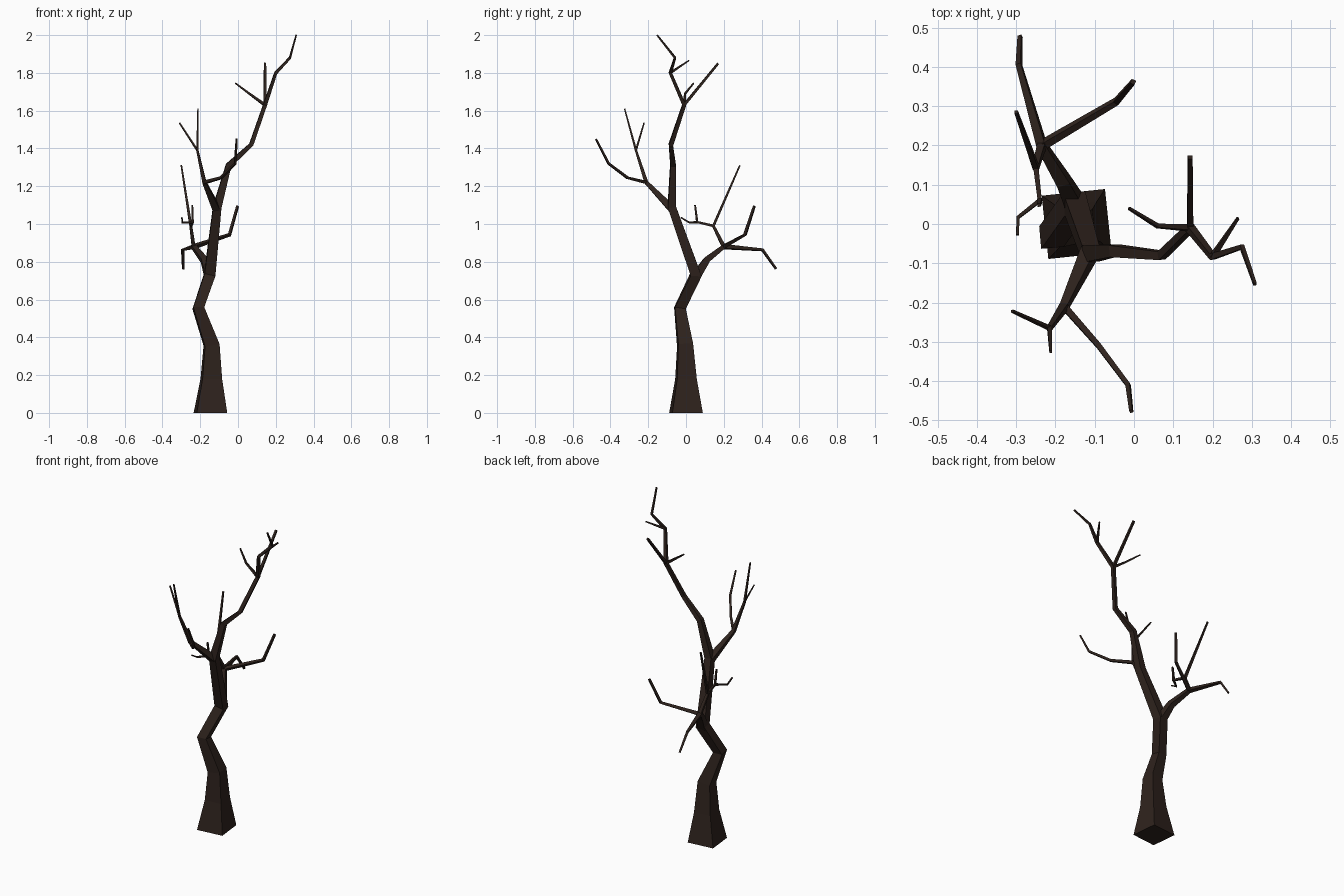
import bpy, bmesh
from mathutils import Vector, Matrix
from math import radians

bark = bpy.data.materials.new("bark")
bark.diffuse_color = (0.027, 0.016, 0.012, 1)


def limb(name, pts, scale=0.85):
    """Square-section tapering limb through (x, y, z, half_width) points."""
    pos = [Vector(p[:3]) for p in pts]
    bm = bmesh.new()
    rings = []
    side, old = None, None
    for i, c in enumerate(pos):
        a = (c - pos[i - 1]).normalized() if i else None
        b = (pos[i + 1] - c).normalized() if i + 1 < len(pos) else None
        t = (a + b).normalized() if a and b else (a or b)
        if name == "trunk" and i == 0:
            t = Vector((0, 0, 1))
        if side is None:
            side = Matrix.Rotation(radians(6), 3, 'Z') @ Vector((1, 0, 0))
        else:
            side = old.rotation_difference(t) @ side
        side = (side - t * side.dot(t)).normalized()
        up, h = t.cross(side), pts[i][3] * scale
        rings.append([bm.verts.new(c + h * (u * side + v * up))
                      for u, v in ((-1, -1), (1, -1), (1, 1), (-1, 1))])
        old = t
    for r, s in zip(rings, rings[1:]):
        for k in range(4):
            bm.faces.new((r[k], r[(k + 1) % 4], s[(k + 1) % 4], s[k]))
    bm.faces.new(rings[0][::-1])
    bm.faces.new(rings[-1])
    bmesh.ops.recalc_face_normals(bm, faces=bm.faces)
    me = bpy.data.meshes.new(name)
    bm.to_mesh(me)
    bm.free()
    me.materials.append(bark)
    bpy.context.collection.objects.link(bpy.data.objects.new(name, me))


# trunk and its leaning top leader
limb("trunk", [(-.146, 0, 0, .081), (-.141, 0, .18, .052), (-.14, -.005, .36, .039),
               (-.21, -.032, .555, .029), (-.15, .052, .73, .029), (-.11, -.075, 1.09, .022),
               (-.05, -.068, 1.31, .015), (.07, -.08, 1.42, .011), (.143, -.01, 1.63, .010),
               (.20, -.083, 1.80, .008), (.275, -.058, 1.88, .006), (.308, -.153, 2.0, .004)], 1)

# twigs on the leader
limb("top_back_twig", [(.143, -.01, 1.63, .009), (.143, .17, 1.85, .007)])
limb("top_left_twig", [(.143, -.01, 1.63, .009), (.06, -.005, 1.69, .006), (-.013, .04, 1.745, .004)])
limb("top_tip_twig", [(.20, -.083, 1.80, .008), (.265, .015, 1.865, .004)])

# front branch
limb("front_branch", [(-.11, -.065, 1.07, .024), (-.178, -.21, 1.22, .012), (-.215, -.265, 1.39, .007),
                      (-.212, -.325, 1.61, .004)])
limb("front_left_twig", [(-.215, -.265, 1.39, .006), (-.31, -.222, 1.535, .004)])
limb("front_right_twig", [(-.178, -.21, 1.22, .010), (-.09, -.31, 1.245, .008),
                          (-.015, -.41, 1.32, .007), (-.007, -.477, 1.45, .005)])

# back branch with its three offshoots
limb("back_branch", [(-.15, .05, .72, .028), (-.18, .11, .81, .020), (-.235, .20, .88, .014),
                     (-.293, .405, .863, .008), (-.29, .477, .762, .006)])
limb("back_right_twig", [(-.235, .20, .88, .012), (-.045, .312, .943, .009), (-.002, .362, 1.095, .007)])
limb("back_up_twig", [(-.235, .20, .88, .012), (-.25, .145, .99, .009), (-.30, .285, 1.31, .005)])
limb("back_inner_twig", [(-.25, .145, .99, .008), (-.24, .06, 1.01, .007), (-.295, .017, 1.008, .005),
                         (-.297, -.028, 1.035, .004)])
limb("back_inner_tip", [(-.24, .06, 1.005, .007), (-.242, .048, 1.10, .005)])
